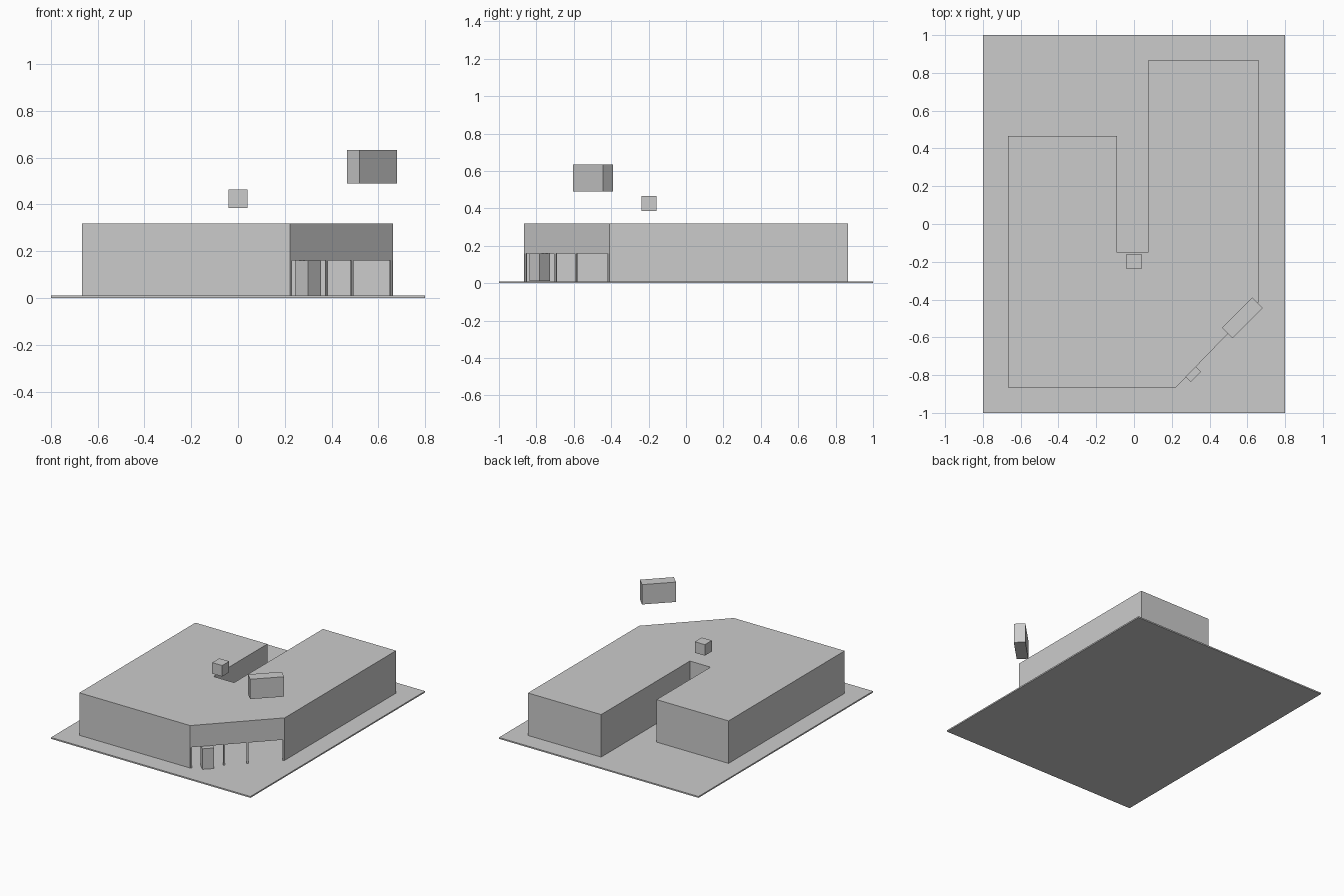
import bpy, bmesh
from math import radians, atan2, hypot
from mathutils import Vector

if "Cube" in bpy.data.objects:
    bpy.data.objects.remove(bpy.data.objects["Cube"])

FLOOR, HEAD, ROOF = 0.01, 0.16, 0.318


def box(name, center, size, angle=0.0):
    bm = bmesh.new()
    bmesh.ops.create_cube(bm, size=1)
    bmesh.ops.scale(bm, vec=size, verts=bm.verts)
    me = bpy.data.meshes.new(name)
    bm.to_mesh(me)
    bm.free()
    ob = bpy.data.objects.new(name, me)
    ob.location = center
    ob.rotation_euler.z = angle
    bpy.context.collection.objects.link(ob)
    return ob


# Ground slab
box("base_slab", (0, 0, FLOOR / 2), (1.6, 2, FLOOR))

# Hollow building shell; first edge of the footprint is the cut corner
plan = [(0.222, -0.865), (0.662, -0.41), (0.662, 0.865), (0.075, 0.865),
        (0.075, -0.152), (-0.09, -0.152), (-0.09, 0.465),
        (-0.667, 0.465), (-0.667, -0.865)]
bm = bmesh.new()
top = [bm.verts.new((x, y, ROOF)) for x, y in plan]
low = [bm.verts.new((x, y, FLOOR)) for x, y in plan]
bm.faces.new(top)
n = len(plan)
for i in range(1, n):
    j = (i + 1) % n
    bm.faces.new((low[i], low[j], top[j], top[i]))
# Lintel above the corner entrance
head = [bm.verts.new((x, y, HEAD)) for x, y in plan[:2]]
bm.faces.new((head[0], head[1], top[1], top[0]))
me = bpy.data.meshes.new("building_shell")
bm.to_mesh(me)
bm.free()
shell = bpy.data.objects.new("building_shell", me)
bpy.context.collection.objects.link(shell)
solid = shell.modifiers.new("wall_thickness", 'SOLIDIFY')
solid.thickness = 0.006
solid.offset = -1

# Entrance posts along the cut corner
a, b = Vector(plan[0]), Vector(plan[1])
d = b - a
ang = atan2(d.y, d.x)
inward = Vector((-d.y, d.x)).normalized() * 0.004
for i, x in enumerate((0.227, 0.381, 0.489, 0.657)):
    p = a + d * ((x - a.x) / d.x) + inward
    box(f"entrance_post_{i + 1}", (p.x, p.y, (FLOOR + HEAD) / 2),
        (0.012, 0.008, HEAD - FLOOR), ang)

# Entrance pillar
box("entrance_pillar", (0.30, -0.782, (FLOOR + HEAD) / 2),
    (0.078, 0.078, HEAD - FLOOR - 0.001), radians(45))

# Floating blocks above the roof
box("corner_sign", (0.573, -0.497, 0.562), (0.226, 0.078, 0.144), radians(45))
box("courtyard_cube", (0, -0.198, 0.425), (0.08, 0.08, 0.08))
